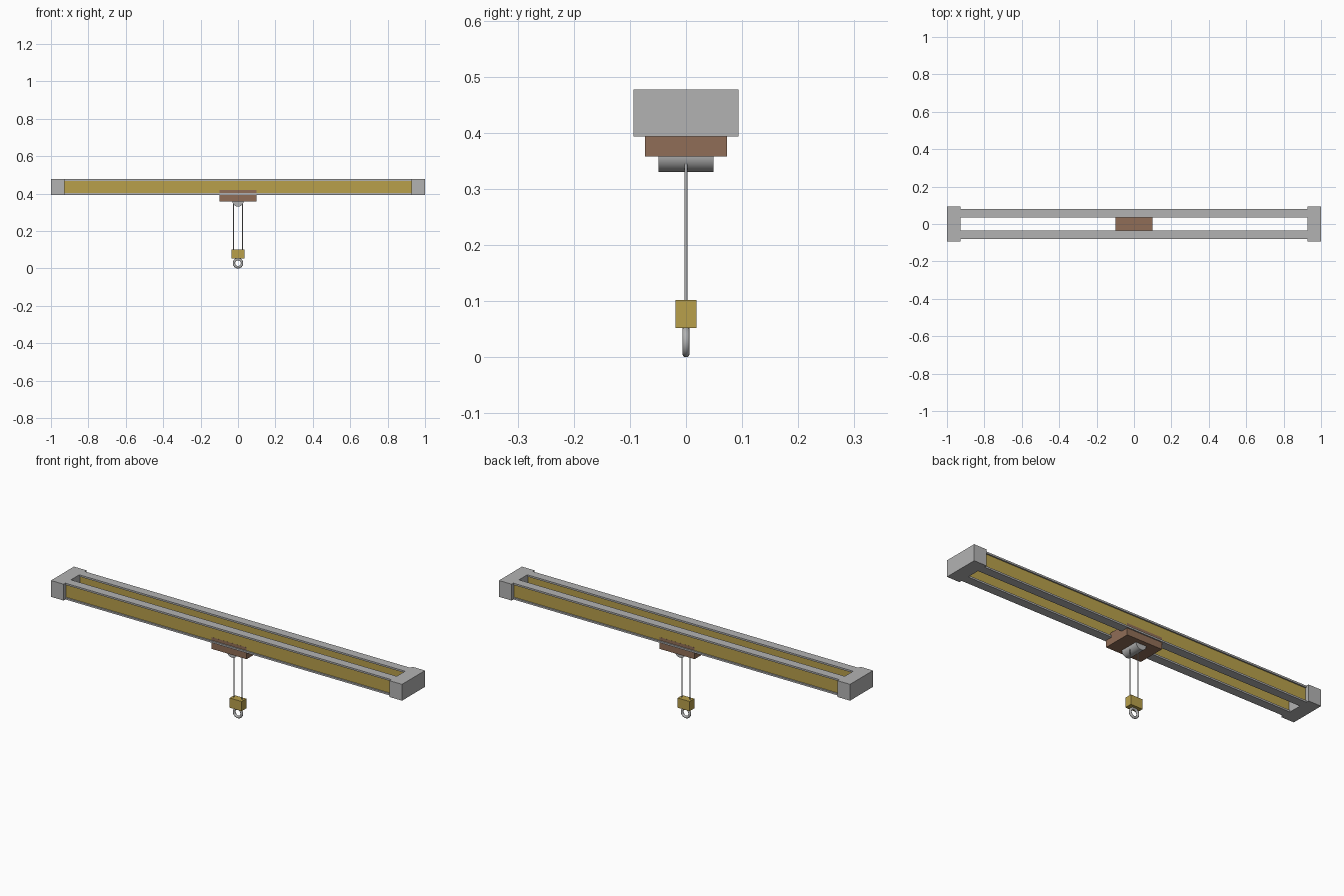
import bpy
from math import pi, radians

if "Cube" in bpy.data.objects:
    bpy.data.objects.remove(bpy.data.objects["Cube"])


def material(name, rgb):
    m = bpy.data.materials.new(name)
    m.use_nodes = True
    m.diffuse_color = (*rgb, 1)
    m.node_tree.nodes["Principled BSDF"].inputs["Base Color"].default_value = (*rgb, 1)
    return m


grey = material("steel_grey", (0.45, 0.45, 0.45))
yellow = material("mustard_yellow", (0.48, 0.35, 0.07))
brown = material("rust_brown", (0.28, 0.155, 0.095))


def finish(name, mat, smooth=False):
    ob = bpy.context.object
    ob.name = name
    ob.data.materials.append(mat)
    if smooth:
        bpy.ops.object.shade_smooth_by_angle(angle=radians(40))
    return ob


def box(name, mat, x, y, z):
    """Box from its (min, max) range on each axis."""
    spans = (x, y, z)
    bpy.ops.mesh.primitive_cube_add(size=1, location=[(a + b) / 2 for a, b in spans])
    bpy.context.object.scale = [b - a for a, b in spans]
    bpy.ops.object.transform_apply(location=False, rotation=False, scale=True)
    return finish(name, mat)


def cylinder(name, mat, radius, length, location, rotation=(0, 0, 0), sides=32):
    bpy.ops.mesh.primitive_cylinder_add(vertices=sides, radius=radius, depth=length,
                                        location=location, rotation=rotation)
    return finish(name, mat, True)


BOTTOM, TOP, FLANGE = 0.393, 0.477, 0.009
INNER, OUTER, LIP = 0.034, 0.079, 0.0068
END = 0.928


def span(side, a, b):
    return tuple(sorted((side * a, side * b)))


for side, x_name, y_name in ((-1, "right", "front"), (1, "left", "back")):
    # End carriages
    box(f"{x_name}_end_carriage", grey, span(side, END, 1), (-0.0935, 0.0935), (BOTTOM, TOP))

    # Girders: yellow web between grey flanges
    flange_y = span(side, INNER, OUTER)
    box(f"{y_name}_girder_web", yellow, (-END, END), span(side, INNER + LIP, OUTER - LIP),
        (BOTTOM + FLANGE, TOP - FLANGE))
    box(f"{y_name}_girder_top_flange", grey, (-END, END), flange_y, (TOP - FLANGE, TOP))
    box(f"{y_name}_girder_bottom_flange", grey, (-END, END), flange_y, (BOTTOM, BOTTOM + FLANGE))

    # Hoist cables
    cylinder(f"{x_name}_cable", grey, 0.0025, 0.25, (side * 0.024, 0, 0.222), sides=12)

# Trolley and winding drum
box("trolley", brown, (-0.1, 0.1), (-0.0727, 0.0727), (0.358, 0.418))
cylinder("winding_drum", grey, 0.03, 0.098, (0, 0, 0.36), (pi / 2, 0, 0))

# Hook block and lifting ring
box("hook_block", yellow, (-0.034, 0.034), (-0.019, 0.019), (0.052, 0.102))
bpy.ops.mesh.primitive_torus_add(major_radius=0.0215, minor_radius=0.0065,
                                 major_segments=40, minor_segments=14,
                                 location=(0, 0, 0.028), rotation=(pi / 2, 0, 0))
finish("lifting_ring", grey, True)
